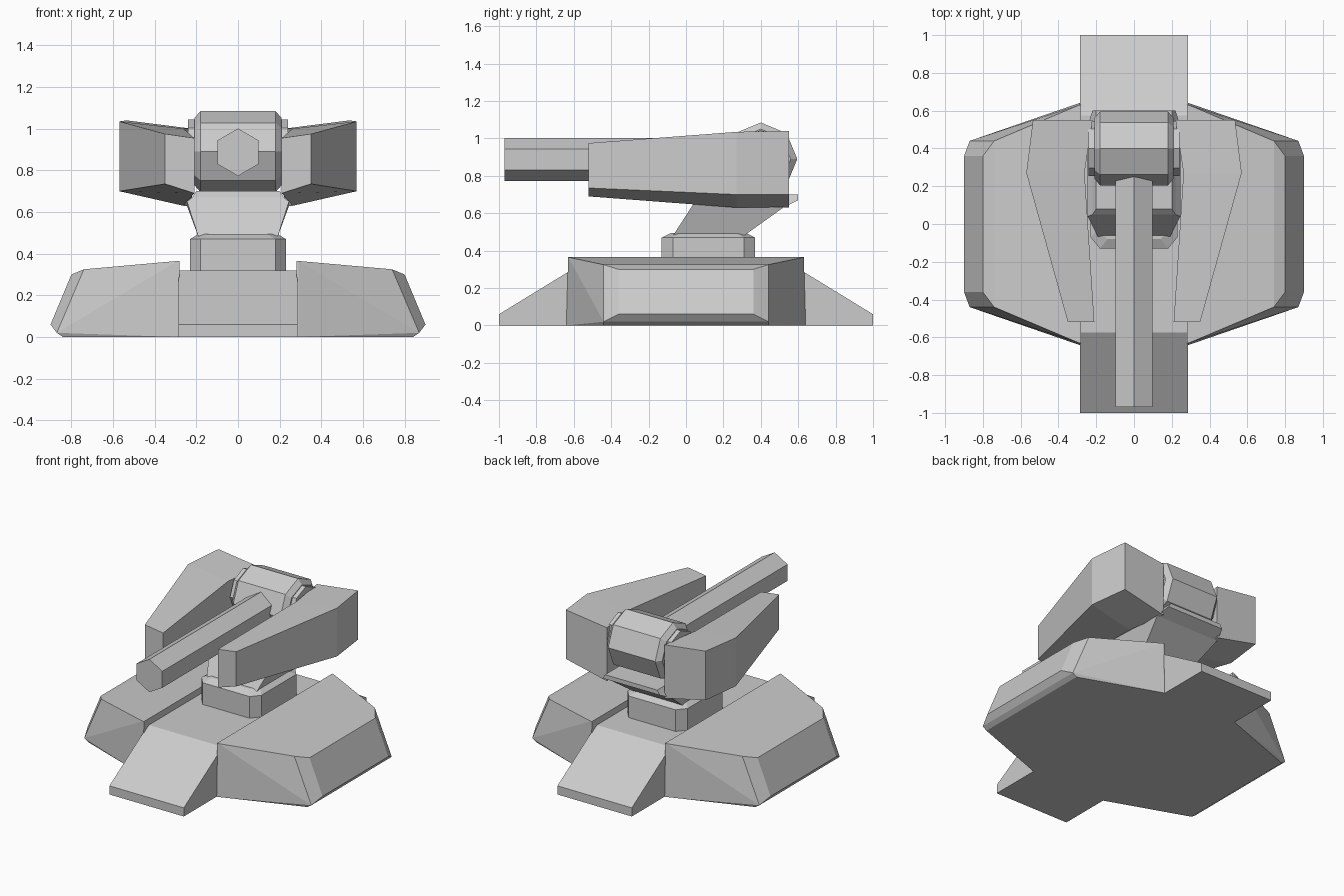
import bpy, bmesh, math
from mathutils import Matrix

if "Cube" in bpy.data.objects:
    bpy.data.objects.remove(bpy.data.objects["Cube"])


def finish(name, bm):
    bmesh.ops.recalc_face_normals(bm, faces=bm.faces)
    me = bpy.data.meshes.new(name)
    bm.to_mesh(me)
    bm.free()
    ob = bpy.data.objects.new(name, me)
    bpy.context.collection.objects.link(ob)
    return ob


def loft(name, rings):
    """Skin closed rings of equal length and cap both ends."""
    bm = bmesh.new()
    vs = [[bm.verts.new(p) for p in r] for r in rings]
    n = len(rings[0])
    for a, b in zip(vs, vs[1:]):
        for i in range(n):
            j = (i + 1) % n
            bm.faces.new((a[i], a[j], b[j], b[i]))
    bm.faces.new(vs[0])
    bm.faces.new(vs[-1])
    return finish(name, bm)


def hull(name, pts):
    bm = bmesh.new()
    for p in pts:
        bm.verts.new(p)
    bmesh.ops.convex_hull(bm, input=bm.verts)
    bmesh.ops.dissolve_limit(bm, angle_limit=math.radians(2), verts=bm.verts, edges=bm.edges)
    return finish(name, bm)


def ngon_x(x, r, n, y, z):
    """Regular polygon facing x with a corner pointing up."""
    return [(x, y + r * math.sin(2 * math.pi * i / n), z + r * math.cos(2 * math.pi * i / n))
            for i in range(n)]


def octagon(hx, hy, cx, cy, y, z):
    """Corner-cut rectangle lying flat."""
    return [(-hx + cx, y - hy, z), (hx - cx, y - hy, z), (hx, y - hy + cy, z), (hx, y + hy - cy, z),
            (hx - cx, y + hy, z), (-hx + cx, y + hy, z), (-hx, y + hy - cy, z), (-hx, y - hy + cy, z)]


def rect(hx, y0, y1, z0, z1):
    return [(-hx, y0, z0), (hx, y0, z0), (hx, y1, z1), (-hx, y1, z1)]


# central double ramp of the base
ramp = [(-1, 0), (1, 0), (1, .06), (.575, .32), (-.575, .32), (-1, .06)]
loft("base_ramp", [[(x, y, z) for y, z in ramp] for x in (-.285, .285)])

# wide armoured blocks on both sides of the base
block = [(.28, .64, 0), (.29, .64, 0), (.84, .44, 0), (.84, .36, 0), (.87, .44, .02), (.9, .36, .06),
         (.28, .63, .365), (.29, .63, .365), (.74, .44, .325), (.8, .36, .30)]
for side, s in (("left", -1), ("right", 1)):
    hull("base_block_" + side, [(s * x, t * y, z) for x, y, z in block for t in (-1, 1)])

# swivel collar
loft("swivel_collar", [octagon(.23, .25, .05, .06, .12, .3),
                       octagon(.23, .25, .05, .06, .12, .47),
                       octagon(.19, .2, .05, .05, .12, .495)])

# neck leaning backwards, and the cradle floor on top
loft("neck", [rect(.19, -.07, .31, .48, .48), rect(.245, .04, .52, .65, .63),
              rect(.22, .05, .6, .67, .67), rect(.2, .08, .6, .70, .70)])

# arms: y, then inner x/low/high and outer x/low/high
arm = [(-.52, .21, .69, .955, .35, .735, .975),
       (.27, .262, .63, 1.0, .57, .70, 1.035),
       (.55, .22, .63, 1.0, .535, .70, 1.04)]
for side, s in (("left", -1), ("right", 1)):
    loft("arm_" + side, [[(s * a, y, b), (s * d, y, e), (s * d, y, f), (s * a, y, c)]
                         for y, a, b, c, d, e, f in arm])

# pivot drum with bevelled rims, and its axle
loft("pivot_drum", [ngon_x(x, r, 8, .4, .89)
                    for x, r in ((-.21, .16), (-.18, .195), (.18, .195), (.21, .16))])
loft("axle", [ngon_x(x, .145, 8, .4, .9) for x in (-.24, .24)])

# hexagonal barrel
barrel = loft("barrel", [ngon_x(x, .114, 6, 0, 0) for x in (-.62, .62)])
barrel.data.transform(Matrix.Translation((0, -.35, .887)) @ Matrix.Rotation(math.pi / 2, 4, 'Z'))
